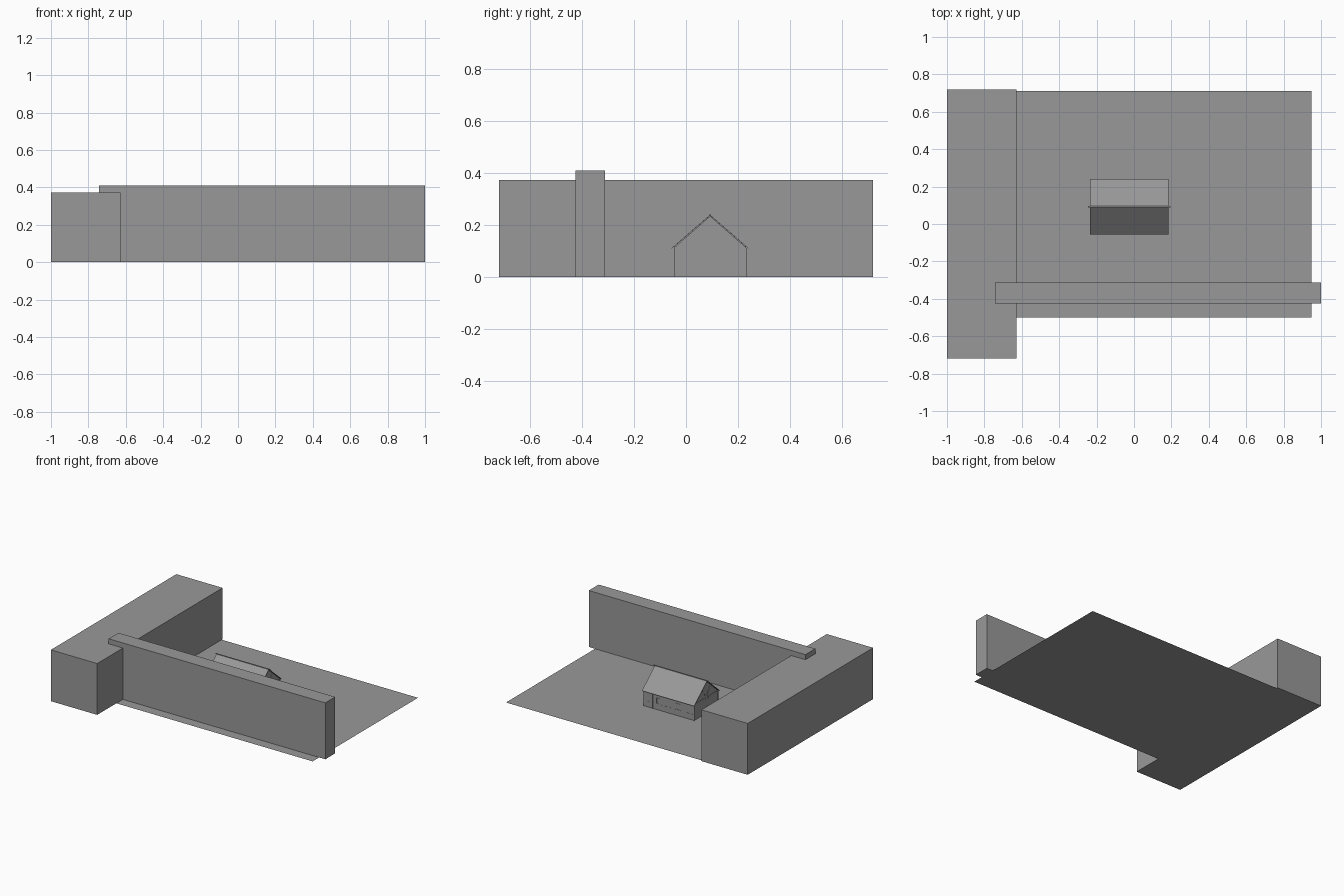
import bpy, math
from mathutils import Vector

if "Cube" in bpy.data.objects:
    bpy.data.objects.remove(bpy.data.objects["Cube"])

# One dark grey for the whole model
GREY = bpy.data.materials.new("dark_grey")
GREY.diffuse_color = (0.318, 0.318, 0.318, 1)
GREY.use_nodes = True
GREY.node_tree.nodes["Principled BSDF"].inputs["Base Color"].default_value = GREY.diffuse_color


def mesh(name, verts, faces):
    me = bpy.data.meshes.new(name)
    me.from_pydata(verts, [], faces)
    me.materials.append(GREY)
    ob = bpy.data.objects.new(name, me)
    bpy.context.collection.objects.link(ob)
    return ob


def prism(name, profile, x0, x1):
    """Extrude a (y, z) profile along x."""
    n = len(profile)
    verts = [(x, y, z) for x in (x0, x1) for y, z in profile]
    faces = [tuple(reversed(range(n))), tuple(range(n, 2 * n))]
    faces += [(i, (i + 1) % n, n + (i + 1) % n, n + i) for i in range(n)]
    return mesh(name, verts, faces)


def box(name, x0, x1, y0, y1, z0, z1):
    return prism(name, [(y0, z0), (y1, z0), (y1, z1), (y0, z1)], x0, x1)


def beam(name, a, b, w, x0, x1):
    """Slanted timber in the y-z plane from a to b."""
    a, b = Vector(a), Vector(b)
    d = (b - a).normalized() * (w / 2)
    n = Vector((-d.y, d.x))
    return prism(name, [tuple(a + n), tuple(a - n), tuple(b - n), tuple(b + n)], x0, x1)


# Surroundings
mesh("ground", [(-0.95, -0.5, 0), (0.95, -0.5, 0), (0.95, 0.71, 0), (-0.95, 0.71, 0)], [(0, 1, 2, 3)])
box("side_block", -1, -0.628, -0.72, 0.72, 0, 0.373)
box("front_wall", -0.742, 1, -0.425, -0.312, 0, 0.41)

# House body with gable ends
X0, X1, Y0, Y1, YC = -0.227, 0.177, -0.044, 0.23, 0.0925
EAVE, RIDGE = 0.115, 0.235
prism("house_walls", [(Y0, 0), (Y1, 0), (Y1, EAVE), (YC, RIDGE), (Y0, EAVE)], X0, X1)

# Roof slabs and ridge pole
for s, side in ((-1, "front"), (1, "back")):
    prism("roof_" + side, [(YC, 0.24), (YC + s * 0.149, 0.111),
                           (YC + s * 0.148, 0.1095), (YC, 0.2375)][::-s], -0.235, 0.185)
box("ridge_pole", -0.245, 0.195, YC - 0.003, YC + 0.003, 0.236, 0.241)

# Timber frame, windows and rails on the long walls
T = 0.002
for side, ya, yb in (("front", Y0 - T, Y0 + 0.002), ("back", Y1 - 0.002, Y1 + T)):
    for i, x in enumerate((X0, -0.145, -0.03, 0.105, X1 - 0.008)):
        box(f"{side}_post_{i}", x, x + 0.008, ya, yb, 0, 0.112)
    box(side + "_rail", X0, X1, ya + 0.001, yb - 0.001, 0.036, 0.042)
    for i, x in enumerate((-0.095, 0.06)):
        for dx in (-0.018, 0.014):
            box(f"{side}_window_jamb_{i}", x + dx, x + dx + 0.004, ya, yb, 0.042, 0.088)
        for z in (0.042, 0.084):
            box(f"{side}_window_bar_{i}", x - 0.018, x + 0.018, ya, yb, z, z + 0.004)

# Gable timbers and doors at both ends
for side, xa, xb in (("left", X0 - T, X0 + 0.002), ("right", X1 - 0.002, X1 + T)):
    box(side + "_tie_beam", xa, xb, Y0, Y1, 0.112, 0.118)
    for y in (Y0 - T, Y1 + T - 0.008, 0.062, 0.117):
        box(side + "_gable_post", xa, xb, y, y + 0.008, 0, 0.112)
    for s in (-1, 1):
        beam(side + "_gable_brace", (YC, 0.118), (YC + s * 0.045, 0.185), 0.006, xa, xb)
    box(side + "_door", xa + 0.001, xb - 0.001, 0.07, 0.117, 0, 0.105)
    box(side + "_door_rail", xa, xb, 0.07, 0.117, 0.044, 0.05)
